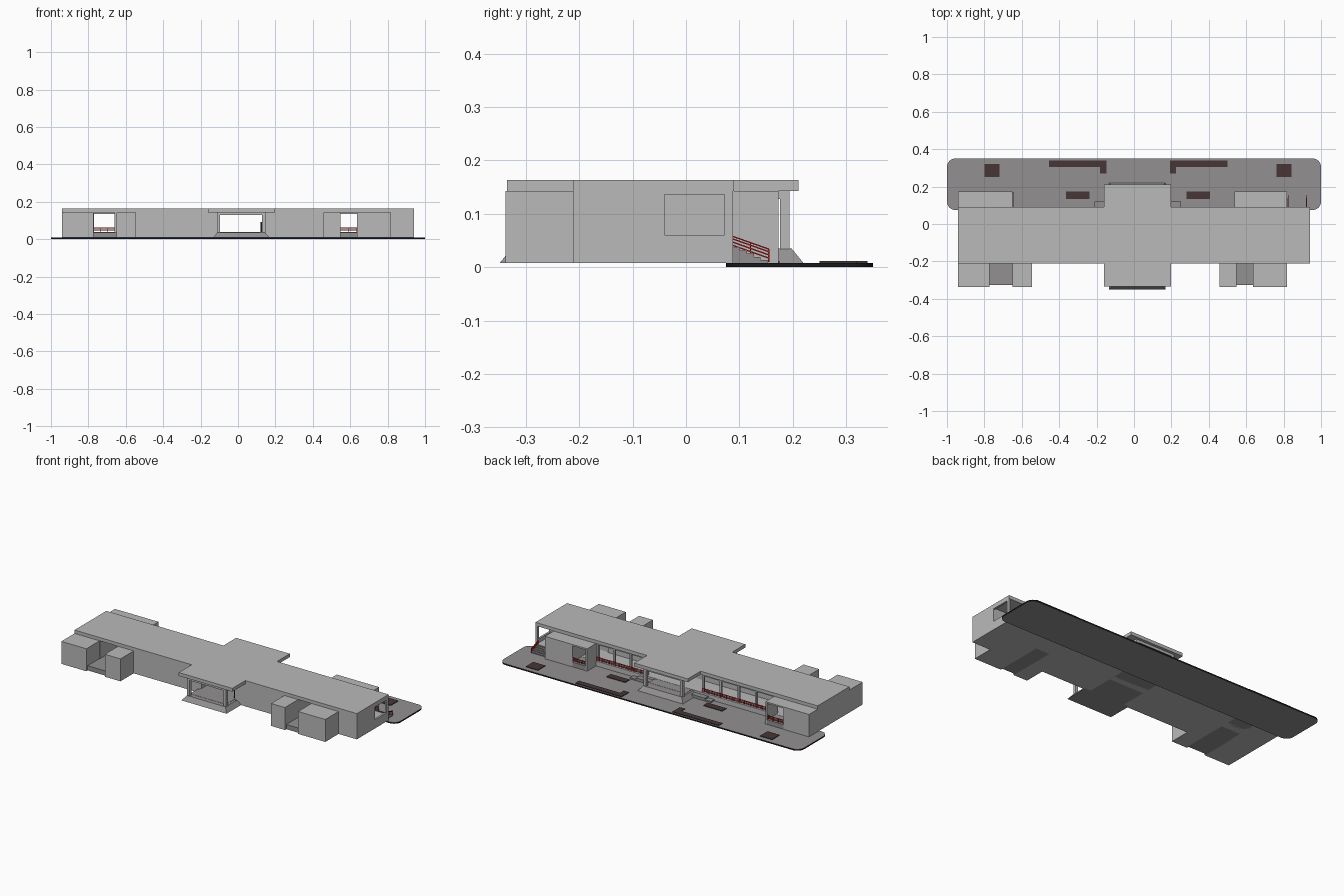
import bpy, bmesh, math
from mathutils import Vector

if "Cube" in bpy.data.objects:
    bpy.data.objects.remove(bpy.data.objects["Cube"])


def mat(name, r, g, b):
    m = bpy.data.materials.new(name)
    m.diffuse_color = (r, g, b, 1)
    m.use_nodes = True
    m.node_tree.nodes["Principled BSDF"].inputs["Base Color"].default_value = m.diffuse_color
    return m


WALL = mat("light_gray", 0.49, 0.49, 0.49)
PAVE = mat("paving_gray", 0.29, 0.28, 0.28)
EDGE = mat("black", 0.01, 0.01, 0.01)
SOIL = mat("dark_brown", 0.063, 0.037, 0.037)
RED = mat("rail_red", 0.55, 0.01, 0.01)


def finish(name, bm, *mats):
    bmesh.ops.recalc_face_normals(bm, faces=bm.faces)
    me = bpy.data.meshes.new(name)
    bm.to_mesh(me)
    bm.free()
    for m in mats:
        me.materials.append(m)
    ob = bpy.data.objects.new(name, me)
    bpy.context.collection.objects.link(ob)
    return ob


def add_box(bm, x0, x1, y0, y1, z0, z1, inset=0.0):
    """Box; inset shrinks its top on all four sides."""
    vs = []
    for z, i in ((z0, 0), (z1, inset)):
        for x, y in ((x0 + i, y0 + i), (x1 - i, y0 + i), (x1 - i, y1 - i), (x0 + i, y1 - i)):
            vs.append(bm.verts.new((x, y, z)))
    bm.faces.new(vs[3::-1])
    bm.faces.new(vs[4:])
    for k in range(4):
        n = (k + 1) % 4
        bm.faces.new((vs[k], vs[n], vs[4 + n], vs[4 + k]))


def boxes(name, m, *dims):
    bm = bmesh.new()
    for d in dims:
        add_box(bm, *d)
    return finish(name, bm, m)


def prism(name, outline, z0, z1, m):
    bm = bmesh.new()
    f = bm.faces.new([bm.verts.new((x, y, z0)) for x, y in outline])
    ext = bmesh.ops.extrude_face_region(bm, geom=[f])
    top = [v for v in ext["geom"] if isinstance(v, bmesh.types.BMVert)]
    bmesh.ops.translate(bm, verts=top, vec=(0, 0, z1 - z0))
    return finish(name, bm, m)


def add_bar(bm, a, b, r=0.0012):
    """Square bar from a to b."""
    a, b = Vector(a), Vector(b)
    d = (b - a).normalized()
    s = d.cross(Vector((0, 0, 1)))
    s = s.normalized() if s.length > 0.01 else Vector((1, 0, 0))
    t = d.cross(s)
    rings = [[bm.verts.new(p + s * i * r + t * j * r) for i, j in ((1, 1), (-1, 1), (-1, -1), (1, -1))]
             for p in (a, b)]
    for k in range(4):
        n = (k + 1) % 4
        bm.faces.new((rings[0][k], rings[0][n], rings[1][n], rings[1][k]))
    bm.faces.new(rings[0])
    bm.faces.new(rings[1])


def railing(name, a, b, h=0.024):
    bm = bmesh.new()
    a, b = Vector(a), Vector(b)
    for k in (0.3, 0.55, 0.8, 1.0):
        add_bar(bm, a + Vector((0, 0, h * k)), b + Vector((0, 0, h * k)))
    n = max(1, round((b - a).length / 0.04))
    for i in range(n + 1):
        p = a.lerp(b, i / n)
        add_bar(bm, p, p + Vector((0, 0, h)))
    finish(name, bm, RED)


G, F, W, T = 0.008, 0.037, 0.143, 0.163   # ground, floor, wall top, roof top

# paved forecourt with rounded corners and black edge
bm = bmesh.new()
add_box(bm, -1, 1, 0.075, 0.35, 0, G)
up = [e for e in bm.edges if abs(e.verts[0].co.z - e.verts[1].co.z) > 0.001]
bmesh.ops.bevel(bm, geom=up, offset=0.045, segments=8, profile=0.5, affect='EDGES')
bmesh.ops.recalc_face_normals(bm, faces=bm.faces)
for f in bm.faces:
    f.material_index = 1 if abs(f.normal.z) < 0.5 else 0
finish("forecourt", bm, PAVE, EDGE)

# planting beds
for s, ox in ((-1, 0.022), (1, 0.022)):
    def bed(a, b, y0, y1):
        xs = sorted((s * a + ox, s * b + ox))
        return (xs[0], xs[1], y0, y1, G, G + 0.004)
    boxes("planting_bed", SOIL, bed(0.74, 0.82, 0.25, 0.32), bed(0.17, 0.477, 0.305, 0.34),
          bed(0.17, 0.203, 0.27, 0.305), bed(0.26, 0.385, 0.135, 0.175))

# main roof with centre canopy
prism("roof", [(-0.94, -0.212), (-0.16, -0.212), (-0.16, -0.335), (0.197, -0.335), (0.197, -0.212),
               (0.94, -0.212), (0.94, 0.09), (0.197, 0.09), (0.197, 0.211), (-0.16, 0.211),
               (-0.16, 0.09), (-0.94, 0.09)], W, T, WALL)

# floors of the veranda and the passages
boxes("veranda_floor", WALL, (-0.94, 0.94, -0.045, 0.088, G, F))
boxes("passage_floor", PAVE, (-0.775, -0.645, -0.325, 0.172, G, F - 0.001),
      (0.548, 0.638, -0.325, 0.172, G, F - 0.001), (-0.1, 0.13, -0.3, 0.15, G, F - 0.001))

# row of rooms between the passages
boxes("rooms", WALL, *[(a, b, -0.212, -0.04, G, W) for a, b in
                       ((-0.94, -0.77), (-0.66, -0.096), (0.128, 0.548), (0.636, 0.94))])
# front blocks either side of each passage
boxes("front_blocks", WALL, *[(a, b, -0.338, -0.212, G, W) for a, b in
                              ((-0.94, -0.773), (-0.65, -0.546), (0.457, 0.549), (0.637, 0.818))])
# rear wings: room, side wall and porch slab
boxes("left_wing", WALL, (-0.94, -0.77, -0.04, 0.173, G, W), (-0.66, -0.65, 0.07, 0.173, G, W),
      (-0.77, -0.66, 0.08, 0.173, 0.134, W))
boxes("right_wing", WALL, (0.636, 0.818, -0.04, 0.173, G, W), (0.537, 0.548, 0.07, 0.173, G, W),
      (0.548, 0.636, 0.08, 0.173, 0.134, W))

# right end porch: sill, post and lintel round the side opening
boxes("end_porch", WALL, (0.928, 0.94, -0.04, 0.088, F, 0.06), (0.928, 0.94, 0.072, 0.088, G, W),
      (0.928, 0.94, -0.04, 0.072, 0.136, W))
# stairs down from the end porch
n = 5
boxes("end_stairs", PAVE, *[(0.822, 0.925, 0.088, 0.088 + 0.013 * (i + 1), G, F - i * (F - G) / n)
                            for i in range(n)])
for x in (0.828, 0.922):
    railing("stair_railing", (x, 0.087, F - 0.003), (x, 0.155, G + 0.002))

# veranda posts and beam along the back
posts = []
for a, b, k in ((-0.64, -0.17, 5), (0.205, 0.53, 4)):
    for i in range(k):
        x = a + (b - a) * i / (k - 1)
        posts.append((x - 0.006, x + 0.006, 0.07, 0.082, F, W))
    posts.append((a, b, 0.07, 0.082, 0.134, W))
boxes("veranda_posts", WALL, *posts)

# red railings
railing("veranda_railing_left", (-0.645, 0.084, F), (-0.17, 0.084, F))
railing("veranda_railing_right", (0.205, 0.084, F), (0.535, 0.084, F))
railing("wing_railing_left", (-0.77, 0.168, F), (-0.66, 0.168, F))
railing("wing_railing_right", (0.548, 0.168, F), (0.636, 0.168, F))

# centre porches: sloping base, columns and beams, front and back
boxes("porch_base", PAVE, (-0.133, 0.168, -0.349, -0.2, G, F - 0.002, 0.022),
      (-0.133, 0.168, 0.05, 0.22, G, F - 0.002, 0.022))
cols = [(x - 0.009, x + 0.009, y - 0.009, y + 0.009, F - 0.004, W)
        for x in (-0.104, 0.138) for y in (-0.315, 0.185)]
beams = [(-0.113, 0.147, y - 0.009, y + 0.009, 0.128, W) for y in (-0.315, 0.185)]
beams += [(x - 0.009, x + 0.009, a, b, 0.128, W) for x in (-0.104, 0.138)
          for a, b in ((-0.315, -0.212), (0.08, 0.185))]
boxes("porch_columns", WALL, *cols)
boxes("porch_beams", WALL, *beams)
# dark door leaf in the hall
boxes("hall_door", EDGE, (0.119, 0.127, -0.21, -0.13, F, 0.092))
# side steps by the back porch
boxes("side_steps", PAVE, (-0.25, -0.12, 0.085, 0.12, G, 0.016), (-0.21, -0.12, 0.085, 0.12, G, 0.025),
      (0.155, 0.29, 0.085, 0.12, G, 0.016), (0.155, 0.25, 0.085, 0.12, G, 0.025))
